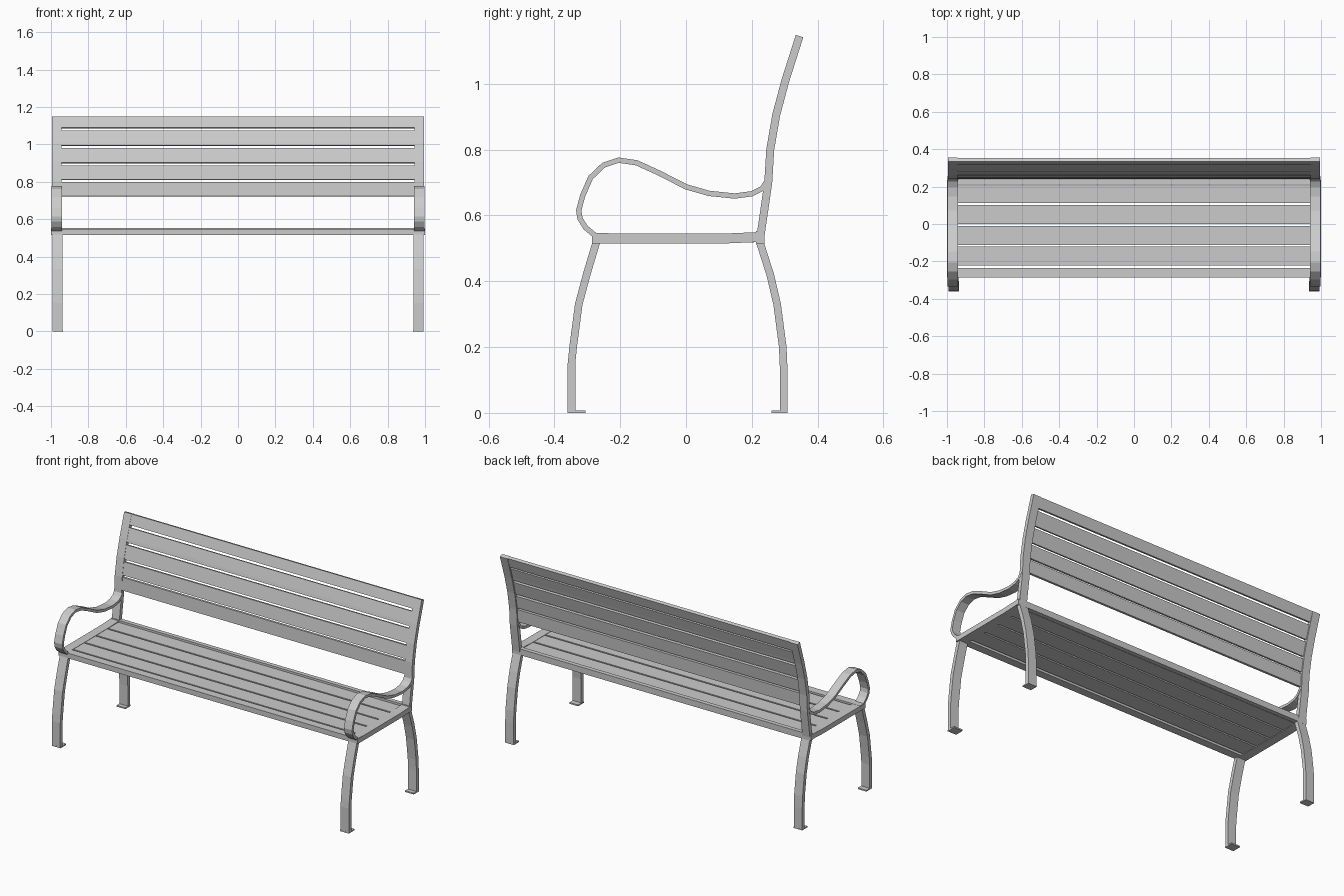
import bpy, bmesh
from mathutils import Vector

if "Cube" in bpy.data.objects:
    bpy.data.objects.remove(bpy.data.objects["Cube"])


def ribbon(name, path, thick, x0, x1, mirror=False, shift=0.0):
    """Sweep a flat strip along a (y, z) path, spanning x0..x1."""
    pts = [Vector(p) for p in path]
    bm = bmesh.new()
    rings = []
    for i, p in enumerate(pts):
        dirs = []
        if i > 0:
            dirs.append((p - pts[i - 1]).normalized())
        if i < len(pts) - 1:
            dirs.append((pts[i + 1] - p).normalized())
        d = sum(dirs, Vector((0, 0))).normalized()
        n = Vector((d.y, -d.x))
        k = 1 / max(0.5, d.dot(dirs[0]))
        a = p + n * (shift + thick / 2) * k
        b = p + n * (shift - thick / 2) * k
        rings.append([bm.verts.new(c) for c in
                      ((x0, a.x, a.y), (x1, a.x, a.y), (x1, b.x, b.y), (x0, b.x, b.y))])
    for r, s in zip(rings, rings[1:]):
        for j in range(4):
            bm.faces.new((r[j], r[(j + 1) % 4], s[(j + 1) % 4], s[j]))
    bm.faces.new(rings[0])
    bm.faces.new(rings[-1])
    bmesh.ops.recalc_face_normals(bm, faces=bm.faces)
    me = bpy.data.meshes.new(name)
    bm.to_mesh(me)
    bm.free()
    ob = bpy.data.objects.new(name, me)
    bpy.context.collection.objects.link(ob)
    if mirror:
        ob.modifiers.new("mirror", 'MIRROR').use_mirror_merge = False
    return ob


def box(name, x0, x1, y0, y1, z0, z1, mirror=False):
    zm = (z0 + z1) / 2
    return ribbon(name, [(y0, zm), (y1, zm)], z1 - z0, x0, x1, mirror)


# Legs and feet
front_leg = [(-0.348, 0), (-0.348, 0.15), (-0.343, 0.2), (-0.326, 0.33),
             (-0.302, 0.42), (-0.272, 0.52)]
back_leg = [(0.297, 0), (0.297, 0.13), (0.294, 0.2), (0.277, 0.33),
            (0.256, 0.42), (0.224, 0.52)]
ribbon("front_leg", front_leg, 0.023, 0.937, 0.993, True)
ribbon("back_leg", back_leg, 0.023, 0.937, 0.993, True)
box("front_foot", 0.935, 0.993, -0.36, -0.305, 0, 0.008, True)
box("back_foot", 0.935, 0.993, 0.26, 0.309, 0, 0.008, True)

# Seat frame
ribbon("seat_side", [(-0.285, 0.53), (0.12, 0.53), (0.235, 0.535)], 0.03, 0.945, 1.0, True)
box("seat_front_rail", -0.998, 0.998, -0.285, -0.236, 0.515, 0.546)
box("seat_back_rail", -0.998, 0.998, 0.212, 0.238, 0.515, 0.552)

# Seat slats
for i, (y0, y1) in enumerate([(-0.222, -0.121), (-0.111, -0.01),
                              (0.0, 0.101), (0.111, 0.206)]):
    box(f"seat_slat_{i + 1}", -0.95, 0.95, y0, y1, 0.518, 0.543)

# Curved backrest, centre line of the posts
back = [(0.224, 0.52), (0.25, 0.70), (0.256, 0.80), (0.274, 0.905),
        (0.302, 1.01), (0.345, 1.145)]
ribbon("back_post", back, 0.024, 0.945, 0.995, True)


def back_span(z0, z1):
    def at(z):
        for (ya, za), (yb, zb) in zip(back, back[1:]):
            if z <= zb:
                return (ya + (yb - ya) * (z - za) / (zb - za), z)
        return back[-1]
    return [at(z0)] + [p for p in back if z0 + 0.01 < p[1] < z1 - 0.01] + [at(z1)]


# Back slats
for i, (z0, z1) in enumerate([(0.722, 0.799), (0.81, 0.886), (0.899, 0.979),
                              (0.992, 1.072)]):
    ribbon(f"back_slat_{i + 1}", back_span(z0, z1), 0.015, -0.95, 0.95, shift=-0.003)
ribbon("back_top_slat", back_span(1.086, 1.145), 0.02, -0.993, 0.993, shift=-0.001)

# Looping armrests
arm = [(0.25, 0.71), (0.232, 0.682), (0.2, 0.666), (0.148, 0.659), (0.07, 0.667),
       (0.0, 0.687), (-0.08, 0.728), (-0.15, 0.76), (-0.205, 0.768), (-0.25, 0.753),
       (-0.29, 0.715), (-0.314, 0.66), (-0.326, 0.615), (-0.322, 0.59),
       (-0.305, 0.563), (-0.275, 0.538)]
ribbon("armrest", arm, 0.016, 0.942, 0.996, True)
